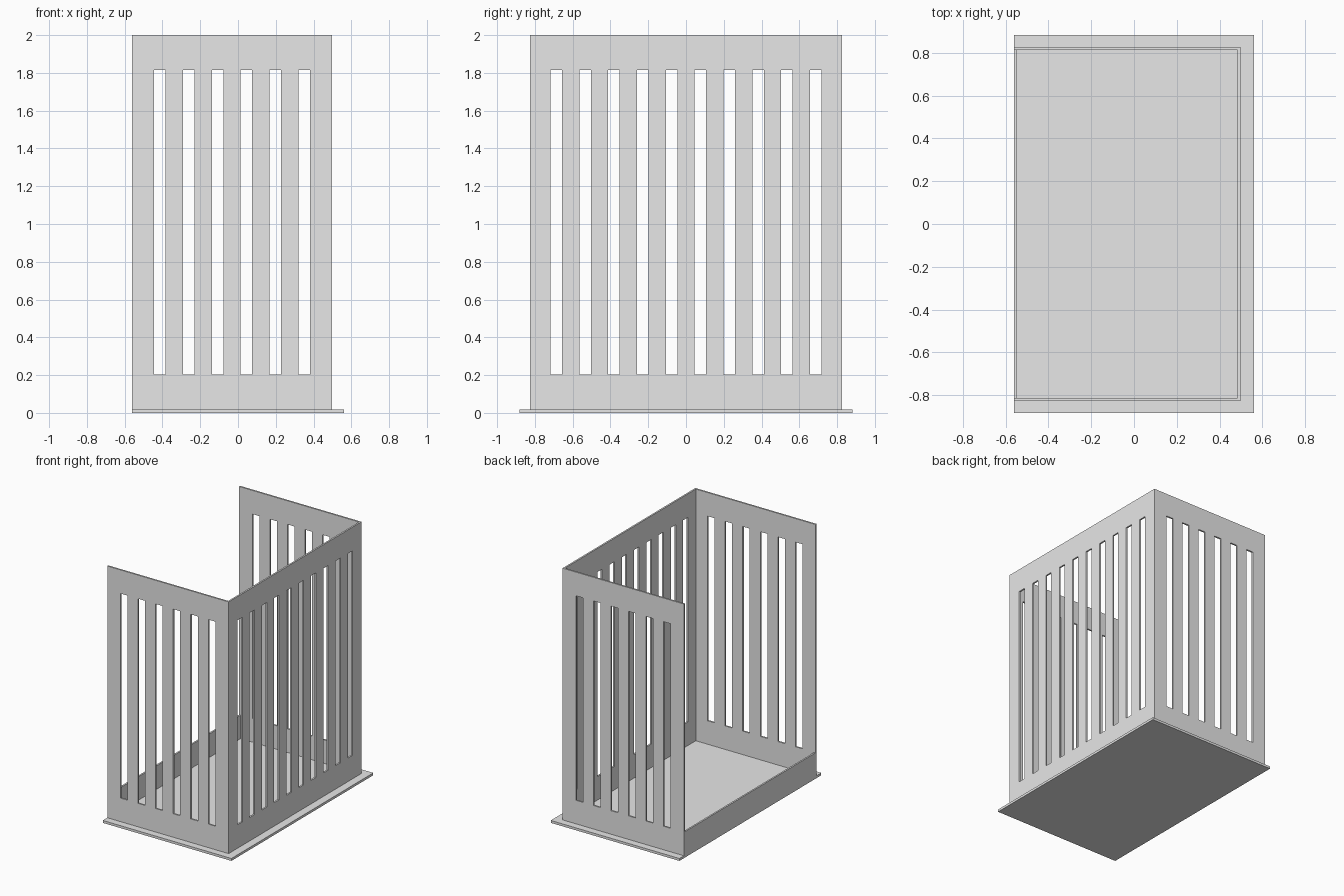
import bpy
import bmesh
from mathutils import Vector

if "Cube" in bpy.data.objects:
    bpy.data.objects.remove(bpy.data.objects["Cube"], do_unlink=True)

# Main dimensions
BACK_X, WALL_X = -0.56, 0.497       # open side, slatted side
WALL_Y = 0.826
BASE_X, BASE_Y, BASE_TOP = 0.56, 0.882, 0.019
HEIGHT, THICK = 2.0, 0.013
SLOT_LOW, SLOT_HIGH = 0.204, 1.814
SLOT_WIDTH, SLOT_STEP = 0.061, 0.1526

grey = bpy.data.materials.new("plain grey")
grey.use_nodes = True
grey.diffuse_color = (0.8, 0.8, 0.8, 1)
grey.node_tree.nodes["Principled BSDF"].inputs["Base Color"].default_value = (0.8, 0.8, 0.8, 1)


def finish(name, bm):
    bmesh.ops.recalc_face_normals(bm, faces=bm.faces)
    mesh = bpy.data.meshes.new(name)
    bm.to_mesh(mesh)
    bm.free()
    mesh.materials.append(grey)
    obj = bpy.data.objects.new(name, mesh)
    bpy.context.collection.objects.link(obj)
    return obj


def box(name, low, high):
    low, high = Vector(low), Vector(high)
    bm = bmesh.new()
    bmesh.ops.create_cube(bm, size=1)
    bmesh.ops.scale(bm, vec=high - low, verts=bm.verts)
    bmesh.ops.translate(bm, vec=(low + high) / 2, verts=bm.verts)
    return finish(name, bm)


def slotted_panel(name, start, end, slots, place, depth):
    """Sheet with evenly spaced upright slots; place maps (u, z) to a point."""
    middle = (start + end) / 2
    us = [start]
    for i in range(slots):
        centre = middle + (i - (slots - 1) / 2) * SLOT_STEP
        us += [centre - SLOT_WIDTH / 2, centre + SLOT_WIDTH / 2]
    us.append(end)
    zs = [BASE_TOP, SLOT_LOW, SLOT_HIGH, HEIGHT]
    bm = bmesh.new()
    grid = [[bm.verts.new(place(u, z)) for z in zs] for u in us]
    for i in range(len(us) - 1):
        for j in range(3):
            if i % 2 and j == 1:
                continue            # slot opening
            bm.faces.new((grid[i][j], grid[i + 1][j],
                          grid[i + 1][j + 1], grid[i][j + 1]))
    sheet = bmesh.ops.extrude_face_region(bm, geom=bm.faces[:], use_keep_orig=True)
    moved = [g for g in sheet["geom"] if isinstance(g, bmesh.types.BMVert)]
    bmesh.ops.translate(bm, vec=depth, verts=moved)
    return finish(name, bm)


# Base plate
box("base_plate", (-BASE_X, -BASE_Y, 0), (BASE_X, BASE_Y, BASE_TOP))

# Front and back slatted panels
for name, side in (("front_panel", -1), ("back_panel", 1)):
    slotted_panel(name, BACK_X, WALL_X, 6,
                  lambda u, z, s=side: (u, s * WALL_Y, z), (0, -side * THICK, 0))

# Long slatted side panel, fitted between the other two
inner = WALL_Y - THICK
slotted_panel("left_panel", -inner, inner, 10,
              lambda u, z: (WALL_X, u, z), (-THICK, 0, 0))

# Low sill across the open side
box("low_sill", (BACK_X, -inner, BASE_TOP), (BACK_X + THICK, inner, SLOT_LOW))
